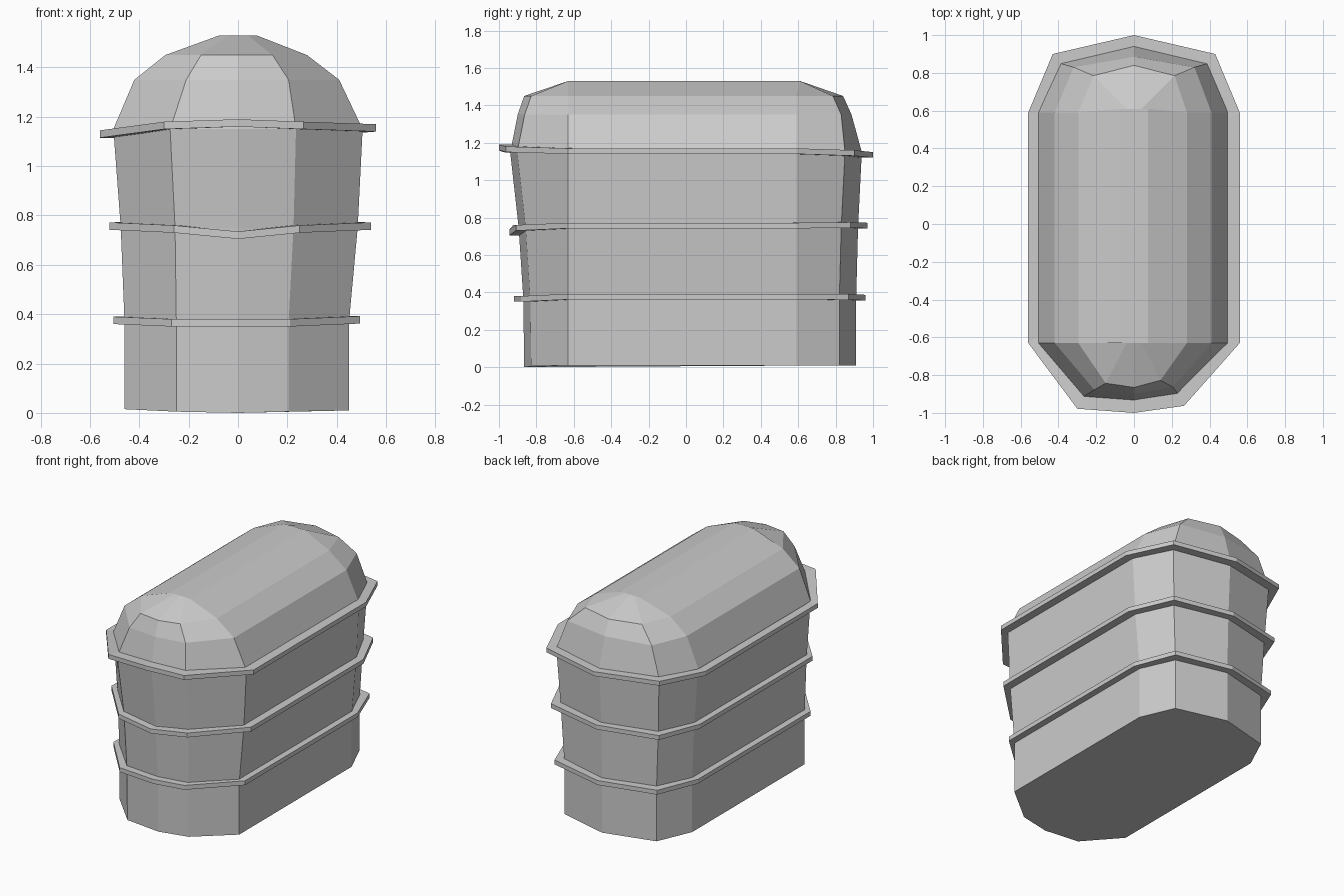
import bpy, bmesh

if "Cube" in bpy.data.objects:
    bpy.data.objects.remove(bpy.data.objects["Cube"])

SIDE_FRONT, SIDE_BACK = -0.63, 0.59


def ring(xl, xr, fl, fr, yf, bx, by, yt, z):
    """Ten-sided outline; z = (left, right, front corners, front tip, back corners, back tip)."""
    if not isinstance(z, tuple):
        z = (z,) * 6
    zl, zr, zc, zf, zb, zt = z
    drop = 0.022
    return [(0, yf, zf), (fr, yf + 1.7 * drop, zc), (xr, SIDE_FRONT, zr),
            (xr, SIDE_BACK, zr), (bx, by, zb), (0, yt, zt), (-bx, by, zb),
            (xl, SIDE_BACK, zl), (xl, SIDE_FRONT, zl), (fl, yf + drop, zc)]


def loft(name, rings, closed=False):
    """Skin consecutive rings; cap the ends, or join last to first."""
    bm = bmesh.new()
    rows = [[bm.verts.new(p) for p in r] for r in rings]
    pairs = list(zip(rows, rows[1:]))
    if closed:
        pairs.append((rows[-1], rows[0]))
    else:
        bm.faces.new(rows[0][::-1])
        bm.faces.new(rows[-1])
    n = len(rows[0])
    for a, b in pairs:
        for i in range(n):
            j = (i + 1) % n
            bm.faces.new((a[i], a[j], b[j], b[i]))
    bmesh.ops.recalc_face_normals(bm, faces=bm.faces)
    me = bpy.data.meshes.new(name)
    bm.to_mesh(me)
    bm.free()
    ob = bpy.data.objects.new(name, me)
    bpy.context.collection.objects.link(ob)
    return ob


# Tapered walls and rounded crust dome
ridge = [(0, -0.63, 1.53), (0.04, -0.63, 1.53), (0.075, -0.63, 1.53),
         (0.075, 0.61, 1.53), (0.04, 0.61, 1.53), (0, 0.61, 1.53),
         (-0.04, 0.61, 1.53), (-0.075, 0.61, 1.53), (-0.075, -0.63, 1.53),
         (-0.04, -0.63, 1.53)]
loft("body", [
    ring(-0.46, 0.45, -0.25, 0.205, -0.865, 0.35, 0.82, 0.91,
         (0.015, 0.01, 0.005, 0, 0.01, 0.01)),
    ring(-0.46, 0.45, -0.25, 0.205, -0.87, 0.35, 0.82, 0.91, 0.37),
    ring(-0.475, 0.485, -0.255, 0.225, -0.895, 0.37, 0.83, 0.92, 0.75),
    ring(-0.505, 0.505, -0.275, 0.235, -0.94, 0.39, 0.85, 0.94, 1.15),
    ring(-0.42, 0.41, -0.21, 0.205, -0.90, 0.32, 0.83, 0.885, 1.35),
    ring(-0.295, 0.28, -0.15, 0.14, -0.865, 0.215, 0.785, 0.84, 1.45),
    ridge,
])


# Thin bands wrapped round the walls
def band(name, *params, thick=0.03):
    outer = ring(*params)
    up = [(x, y, z + thick) for x, y, z in outer]
    shrink = lambda pts: [(x * 0.85, y * 0.9, z) for x, y, z in pts]
    loft(name, [shrink(outer), outer, up, shrink(up)], closed=True)


band("lower_band", -0.505, 0.495, -0.27, 0.21, -0.92, 0.39, 0.87, 0.96,
     (0.36, 0.362, 0.35, 0.35, 0.36, 0.357))
band("middle_band", -0.52, 0.54, -0.26, 0.25, -0.945, 0.41, 0.88, 0.97,
     (0.742, 0.742, 0.73, 0.705, 0.745, 0.742))
band("upper_band", -0.56, 0.56, -0.30, 0.265, -1.0, 0.43, 0.90, 1.0,
     (1.115, 1.14, 1.15, 1.16, 1.13, 1.12))
